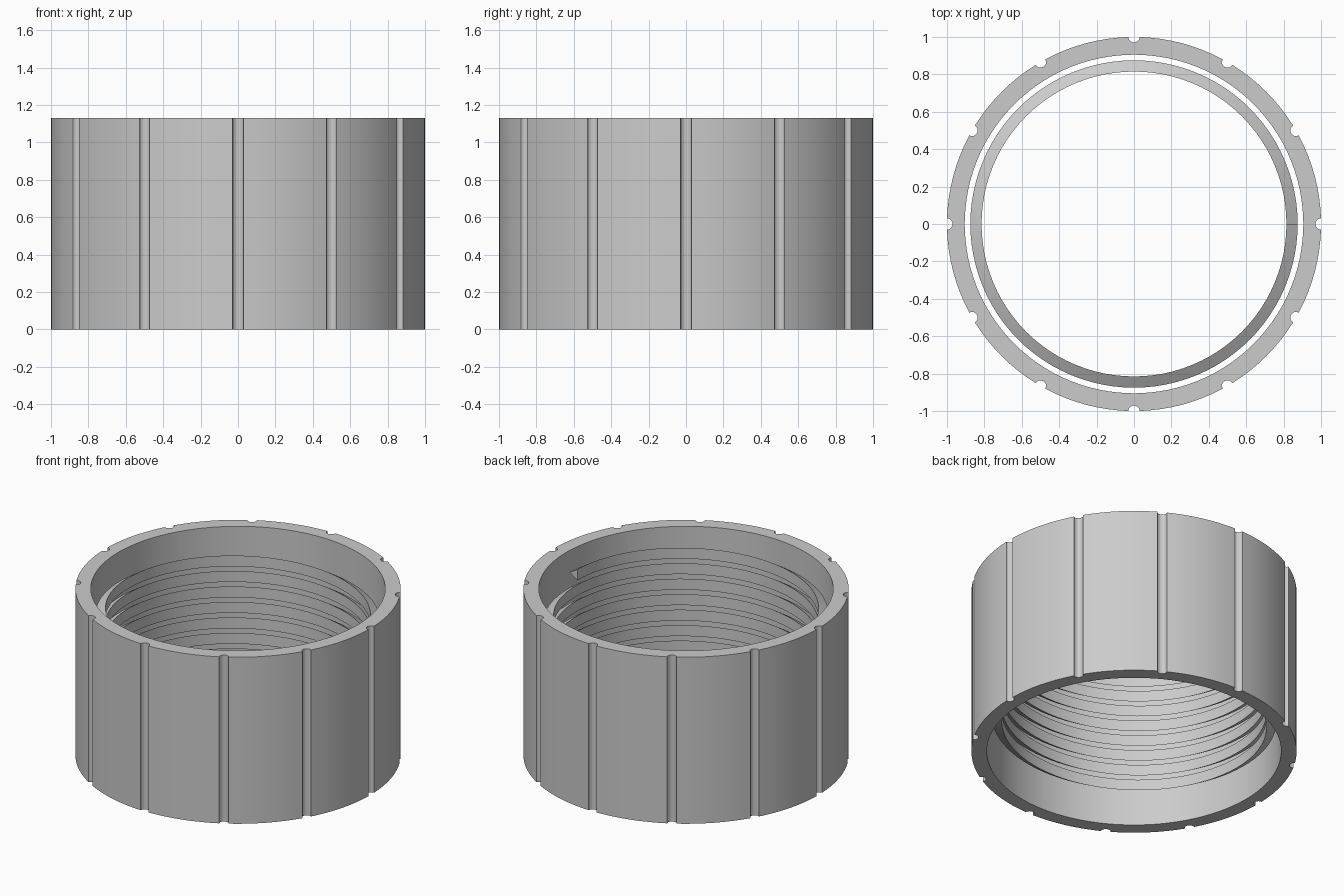
import bpy, bmesh, math

cube = bpy.data.objects.get("Cube")
if cube:
    bpy.data.objects.remove(cube)

HEIGHT = 1.13
BORE = 0.905
GROOVES = 12
GROOVE_R = 0.03

grey = bpy.data.materials.new("plain grey")
grey.use_nodes = True
colour = (0.6, 0.6, 0.6, 1)
grey.diffuse_color = colour
grey.node_tree.nodes["Principled BSDF"].inputs["Base Color"].default_value = colour


def finish(bm, name):
    bmesh.ops.recalc_face_normals(bm, faces=bm.faces)
    mesh = bpy.data.meshes.new(name)
    bm.to_mesh(mesh)
    bm.free()
    mesh.materials.append(grey)
    obj = bpy.data.objects.new(name, mesh)
    bpy.context.collection.objects.link(obj)
    bpy.context.view_layer.objects.active = obj
    bpy.ops.object.select_all(action='DESELECT')
    obj.select_set(True)
    bpy.ops.object.shade_smooth_by_angle(angle=math.radians(20))
    return obj


def skin(bm, sections, closed):
    """Join neighbouring cross-sections with quads."""
    rows = [[bm.verts.new(p) for p in s] for s in sections]
    pairs = list(zip(rows, rows[1:]))
    if closed:
        pairs.append((rows[-1], rows[0]))
    for a, b in pairs:
        for i in range(len(a)):
            j = (i + 1) % len(a)
            bm.faces.new((a[i], a[j], b[j], b[i]))
    return rows


# Outline of the outer wall: round notches alternating with plain arcs
outline = []
step = math.tau / GROOVES
half = 2 * math.asin(GROOVE_R / 2)
for g in range(GROOVES):
    mid = g * step
    for k in range(9):
        t = math.pi * k / 8
        x = 1 - GROOVE_R * math.sin(t)
        y = -GROOVE_R * math.cos(t)
        outline.append((math.hypot(x, y), mid + math.atan2(y, x)))
    for k in range(1, 8):
        outline.append((1, mid + half + (step - 2 * half) * k / 8))

# Grooved outer ring
bm = bmesh.new()
sections = []
for r, a in outline:
    c, s = math.cos(a), math.sin(a)
    sections.append([(r * c, r * s, 0), (r * c, r * s, HEIGHT),
                     (BORE * c, BORE * s, HEIGHT), (BORE * c, BORE * s, 0)])
skin(bm, sections, True)
finish(bm, "grooved_ring")

# Helical thread inside the bore, with a triangular section
TURNS, PITCH, SEGMENTS = 8, 0.105, 96
START = 0.165
profile = [(0.815, -0.037), (0.875, 0), (0.815, 0.037)]
bm = bmesh.new()
sections = []
for i in range(TURNS * SEGMENTS + 1):
    a = math.tau * i / SEGMENTS
    z = START + PITCH * i / SEGMENTS
    sections.append([(r * math.cos(a), r * math.sin(a), z + dz) for r, dz in profile])
rows = skin(bm, sections, False)
bm.faces.new(rows[0])
bm.faces.new(rows[-1])
finish(bm, "inner_thread")
